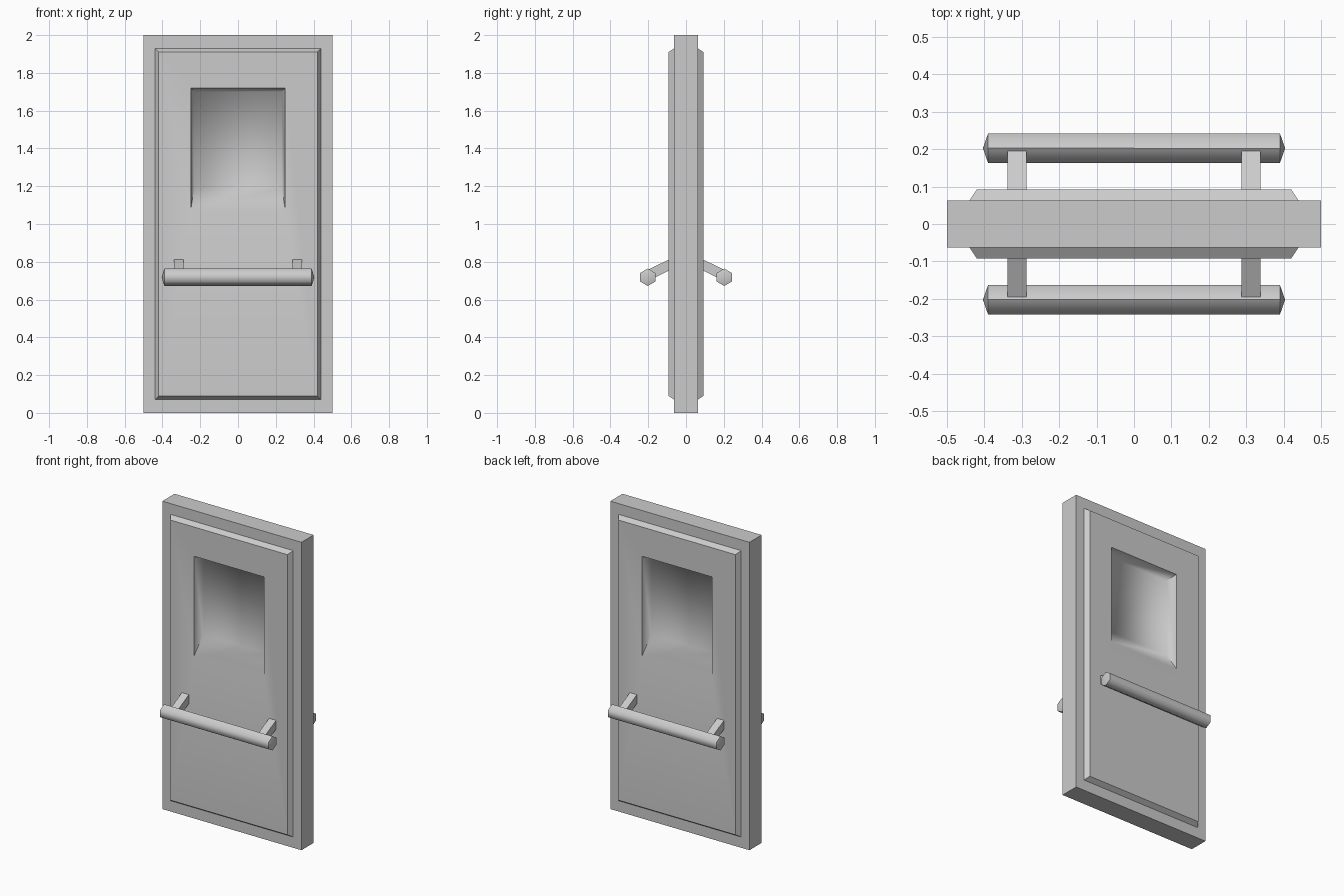
import bpy, bmesh, math
from mathutils import Matrix

cube = bpy.data.objects.get("Cube")
if cube:
    bpy.data.objects.remove(cube, do_unlink=True)

grey = bpy.data.materials.new("plain grey")
grey.use_nodes = True
grey.diffuse_color = (0.6, 0.6, 0.6, 1)
grey.node_tree.nodes["Principled BSDF"].inputs["Base Color"].default_value = (0.6, 0.6, 0.6, 1)


def finish(name, bm, turn=False):
    """Make an object from bm, optionally turned round to the back."""
    if turn:
        bm.transform(Matrix.Rotation(math.pi, 4, 'Z'))
    mesh = bpy.data.meshes.new(name)
    bm.to_mesh(mesh)
    bm.free()
    mesh.materials.append(grey)
    obj = bpy.data.objects.new(name, mesh)
    bpy.context.collection.objects.link(obj)
    return obj


def mark_sharp(edges):
    for e in edges:
        e.smooth = False


# Door leaf: nested rectangles (half width, bottom, top, y) on each side
def door_leaf():
    bm = bmesh.new()
    loops = [(0.5, 0, 2, 0),
             (0.5, 0, 2, -0.0625),
             (0.44, 0.07, 1.93, -0.0625),
             (0.42, 0.09, 1.91, -0.0925),
             (0.25, 1.075, 1.72, -0.0925),
             (0.232, 1.19, 1.7, -0.025)]
    rings = [[bm.verts.new(c) for c in
              ((-w, y, b), (w, y, b), (w, y, t), (-w, y, t))]
             for w, b, t, y in loops]
    for a, b in zip(rings, rings[1:]):
        for i in range(4):
            j = (i + 1) % 4
            bm.faces.new((a[i], a[j], b[j], b[i])).smooth = True
    bm.faces.new(rings[-1]).smooth = True
    # Crisp frame and panel edges
    for ring in rings[:4]:
        mark_sharp(bm.edges.get((ring[i], ring[i - 1])) for i in range(4))
    for a, b in zip(rings[:3], rings[1:4]):
        mark_sharp(bm.edges.get((p, q)) for p, q in zip(a, b))
    # The recess is crisp at sides and top, and its sill runs out softly
    o, n = rings[4], rings[5]
    mark_sharp(bm.edges.get((o[i], o[i + 1])) for i in (1, 2))
    mark_sharp([bm.edges.get((o[3], o[0]))])
    mark_sharp(bm.edges.get((p, q)) for p, q in zip(o, n))
    # Back side is the front turned round
    dup = bmesh.ops.duplicate(bm, geom=bm.verts[:] + bm.edges[:] + bm.faces[:])
    bmesh.ops.rotate(bm, verts=[g for g in dup["geom"] if isinstance(g, bmesh.types.BMVert)],
                     matrix=Matrix.Rotation(math.pi, 3, 'Z'))
    bmesh.ops.remove_doubles(bm, verts=bm.verts, dist=0.0001)
    for e in bm.edges:
        if all(abs(v.co.y) < 0.001 for v in e.verts):
            e.smooth = True
    finish("door_leaf", bm)


# Six-sided push bar with pointed ends
def push_bar(name, turn):
    bm = bmesh.new()
    y, z, r = -0.2025, 0.718, 0.046
    ends = []
    for s in (-1, 1):
        ends.append([bm.verts.new((s * 0.39, y + r * math.sin(k * math.pi / 3),
                                   z + r * math.cos(k * math.pi / 3))) for k in range(6)])
        tip = bm.verts.new((s * 0.404, y, z))
        for i in range(6):
            bm.faces.new((ends[-1][i - 1], ends[-1][i], tip)).smooth = True
        mark_sharp(bm.edges.get((ends[-1][i - 1], ends[-1][i])) for i in range(6))
    a, b = ends
    for i in range(6):
        bm.faces.new((a[i - 1], a[i], b[i], b[i - 1])).smooth = True
    mark_sharp([bm.edges.get((a[0], b[0]))])
    bmesh.ops.recalc_face_normals(bm, faces=bm.faces)
    finish(name, bm, turn)


# Slanted bracket between the panel and the bar
def bracket(name, x, turn):
    bm = bmesh.new()
    side = [(-0.085, 0.815), (-0.085, 0.757), (-0.196, 0.7), (-0.196, 0.76)]
    face = bm.faces.new([bm.verts.new((x - 0.025, y, z)) for y, z in side])
    ext = bmesh.ops.extrude_face_region(bm, geom=[face], use_keep_orig=True)
    bmesh.ops.translate(bm, vec=(0.05, 0, 0),
                        verts=[g for g in ext["geom"] if isinstance(g, bmesh.types.BMVert)])
    bmesh.ops.recalc_face_normals(bm, faces=bm.faces)
    finish(name, bm, turn)


door_leaf()
for place, turn in (("front", False), ("back", True)):
    push_bar(place + "_push_bar", turn)
    for hand, x in (("left", 0.313), ("right", -0.313)):
        # Hands are the model's own, so they swap when turned to the back
        actual = hand if not turn else {"left": "right", "right": "left"}[hand]
        bracket(f"{place}_{actual}_bracket", x, turn)
